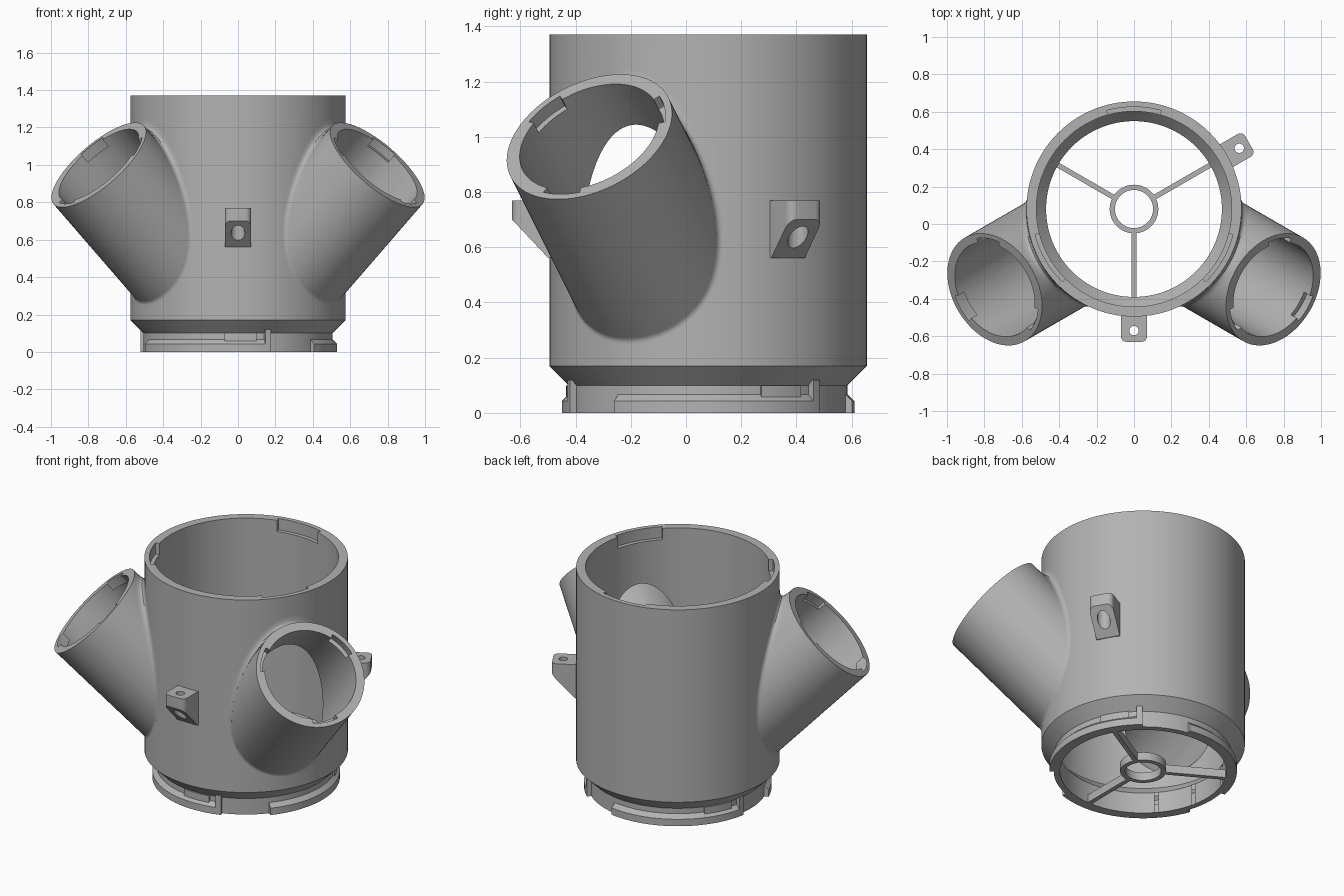
import bpy, bmesh
from math import radians, sin, cos, sqrt, tan, pi
from mathutils import Matrix, Vector

if "Cube" in bpy.data.objects:
    bpy.data.objects.remove(bpy.data.objects["Cube"])

grey = bpy.data.materials.new("plain grey")
grey.use_nodes = True
grey.diffuse_color = (0.45, 0.45, 0.45, 1)
grey.node_tree.nodes["Principled BSDF"].inputs["Base Color"].default_value = (0.45, 0.45, 0.45, 1)

BODY_R, TUBE_R, REACH, RIM_Z = 0.575, 0.32, 0.86, 1.0
AXIS = Matrix.Translation((0, 0.08, 0))
parts = []


def turned(deg):
    """Frame on the body axis with x pointing in the given direction."""
    return AXIS @ Matrix.Rotation(radians(deg), 4, 'Z')


def finish(name, bm, matrix):
    bmesh.ops.remove_doubles(bm, verts=bm.verts, dist=1e-5)
    bmesh.ops.transform(bm, matrix=matrix, verts=bm.verts)
    bmesh.ops.recalc_face_normals(bm, faces=bm.faces)
    mesh = bpy.data.meshes.new(name)
    bm.to_mesh(mesh)
    bm.free()
    mesh.materials.append(grey)
    obj = bpy.data.objects.new(name, mesh)
    bpy.context.collection.objects.link(obj)
    parts.append(obj)
    return obj


def lathe(name, profile, matrix=AXIS, start=0, end=360, steps=128):
    """Spin a closed (radius, z) profile, fully or over an arc."""
    full = end - start == 360
    bm = bmesh.new()
    rings = []
    for i in range(steps if full else steps + 1):
        a = radians(start + (end - start) * i / steps)
        rings.append([bm.verts.new((r * cos(a), r * sin(a), z)) for r, z in profile])
    n = len(profile)
    for i in range(steps):
        p, q = rings[i], rings[(i + 1) % len(rings)]
        for j in range(n):
            k = (j + 1) % n
            if profile[j][0] or profile[k][0]:
                bm.faces.new((p[j], q[j], q[k], p[k]))
    if not full:
        bm.faces.new(rings[0])
        bm.faces.new(rings[-1])
    return finish(name, bm, matrix)


def band(r0, r1, z0, z1):
    return [(r0, z0), (r1, z0), (r1, z1), (r0, z1)]


def combine(obj, other, operation):
    mod = obj.modifiers.new("combine", 'BOOLEAN')
    mod.operation, mod.object, mod.solver = operation, other, 'EXACT'
    bpy.context.view_layer.objects.active = obj
    bpy.ops.object.modifier_apply(modifier=mod.name)
    parts.remove(other)
    bpy.data.objects.remove(other)


def fillet(name, matrix, radius=0.03, steps=96):
    """Rounded blend along the joint of a side tube and the body."""
    c = sqrt(0.5)
    axis, up, side = Vector((c, 0, c)), Vector((-c, 0, c)), Vector((0, 1, 0))
    bm = bmesh.new()
    rings = []
    for i in range(steps):
        f = 2 * pi * i / steps
        n_tube = cos(f) * up + sin(f) * side
        y = TUBE_R * sin(f)
        x = sqrt(BODY_R ** 2 - y ** 2)
        t = (x - REACH + TUBE_R * cos(f) * c) / c
        p = Vector((REACH, 0, RIM_Z)) + TUBE_R * n_tube + t * axis
        n_body = Vector((x, y, 0)).normalized()
        along = n_body.cross(n_tube).normalized()
        d1, d2 = along.cross(n_body), along.cross(n_tube)
        d1 *= 1 if d1.dot(n_tube) > 0 else -1
        d2 *= 1 if d2.dot(n_body) > 0 else -1
        reach = radius / tan(d1.angle(d2) / 2)
        ring = []
        for s in range(7):
            u = s / 6
            ring.append(p + reach * ((1 - u) ** 2 * d1 + u ** 2 * d2))
        ring.append(p - 0.01 * (n_body + n_tube))
        rings.append([bm.verts.new(v) for v in ring])
    for i in range(steps):
        a, b = rings[i], rings[(i + 1) % steps]
        for j in range(8):
            k = (j + 1) % 8
            bm.faces.new((a[j], b[j], b[k], a[k]))
    return finish(name, bm, matrix)


# Main body with its tapered foot and collar
body = lathe("body", [(0, 0), (0.505, 0), (0.505, 0.1), (BODY_R, 0.17), (BODY_R, 1.37), (0, 1.37)])

# Side tubes leaning outward at 45 degrees
tube_frames = [turned(a) @ Matrix.Translation((REACH, 0, RIM_Z)) @ Matrix.Rotation(radians(45), 4, 'Y')
               for a in (-30, 210)]
for frame in tube_frames:
    combine(body, lathe("tube", [(0, -0.86), (TUBE_R, -0.86), (TUBE_R, 0), (0, 0)], frame, steps=96), 'UNION')

# Hollow out the body and the tubes
combine(body, lathe("bore", [(0, -0.1), (0.47, -0.1), (0.47, 0.13), (0.522, 0.19), (0.522, 1.5), (0, 1.5)]),
        'DIFFERENCE')
for frame in tube_frames:
    combine(body, lathe("tube_bore", [(0, -0.84), (0.27, -0.84), (0.27, 0.1), (0, 0.1)], frame, steps=96),
            'DIFFERENCE')

# Locking notches inside each rim
for a in (90, 210, 330):
    combine(body, lathe("notch", band(0.48, 0.546, 1.3, 1.45), AXIS, a - 15.5, a + 15.5, 16), 'DIFFERENCE')
for frame in tube_frames:
    for a in (0, 120, 240):
        combine(body, lathe("notch", band(0.24, 0.294, -0.05, 0.06), frame, a - 15, a + 15, 16), 'DIFFERENCE')

for label, a in (("left", -30), ("right", 210)):
    fillet(label + "_tube_fillet", turned(a))

# Locking lugs round the collar, each with a bump and an end stop
for i in range(3):
    frame = turned(120 * i)
    lathe(f"lug_{i + 1}", [(0.495, 0), (0.53, 0), (0.53, 0.043), (0.505, 0.067), (0.495, 0.067)],
          frame, -40, 46, 40)
    lathe(f"lug_bump_{i + 1}", band(0.495, 0.514, 0.05, 0.1), frame, 22, 41, 10)
    lathe(f"lug_stop_{i + 1}", band(0.495, 0.53, 0, 0.12), frame, 46, 49.5, 3)

# Hub and spokes across the foot
lathe("hub", band(0.102, 0.13, 0, 0.05), steps=64)
for i in range(3):
    bm = bmesh.new()
    bmesh.ops.create_cube(bm, size=1)
    place = Matrix.Translation((0.3, 0, 0.025)) @ Matrix.Diagonal((0.36, 0.027, 0.05, 1))
    finish(f"spoke_{i + 1}", bm, turned(30 + 120 * i) @ place)

# Mounting tabs with a sloped underside and a stepped screw hole
for label, a in (("front", -90), ("back_left", 30)):
    bm = bmesh.new()
    outline = [(0.54, 0.56), (0.578, 0.56), (0.71, 0.7), (0.71, 0.77), (0.54, 0.77)]
    face = bm.faces.new([bm.verts.new((x, -0.07, z)) for x, z in outline])
    ext = bmesh.ops.extrude_face_region(bm, geom=[face])["geom"]
    bmesh.ops.translate(bm, vec=(0, 0.14, 0), verts=[v for v in ext if isinstance(v, bmesh.types.BMVert)])
    corners = [e for e in bm.edges if all(v.co.x > 0.7 for v in e.verts)
               and abs(e.verts[0].co.z - e.verts[1].co.z) > 0.01]
    bmesh.ops.bevel(bm, geom=corners, offset=0.03, segments=5, profile=0.5, affect='EDGES')
    tab = finish(label + "_tab", bm, turned(a))
    hole = turned(a) @ Matrix.Translation((0.65, 0, 0))
    combine(tab, lathe("hole", [(0, 0.5), (0.037, 0.5), (0.037, 0.72), (0.025, 0.72), (0.025, 0.8), (0, 0.8)],
                       hole, steps=32), 'DIFFERENCE')

bpy.ops.object.select_all(action='DESELECT')
for obj in parts:
    obj.select_set(True)
bpy.context.view_layer.objects.active = body
bpy.ops.object.shade_smooth_by_angle(angle=radians(30))
